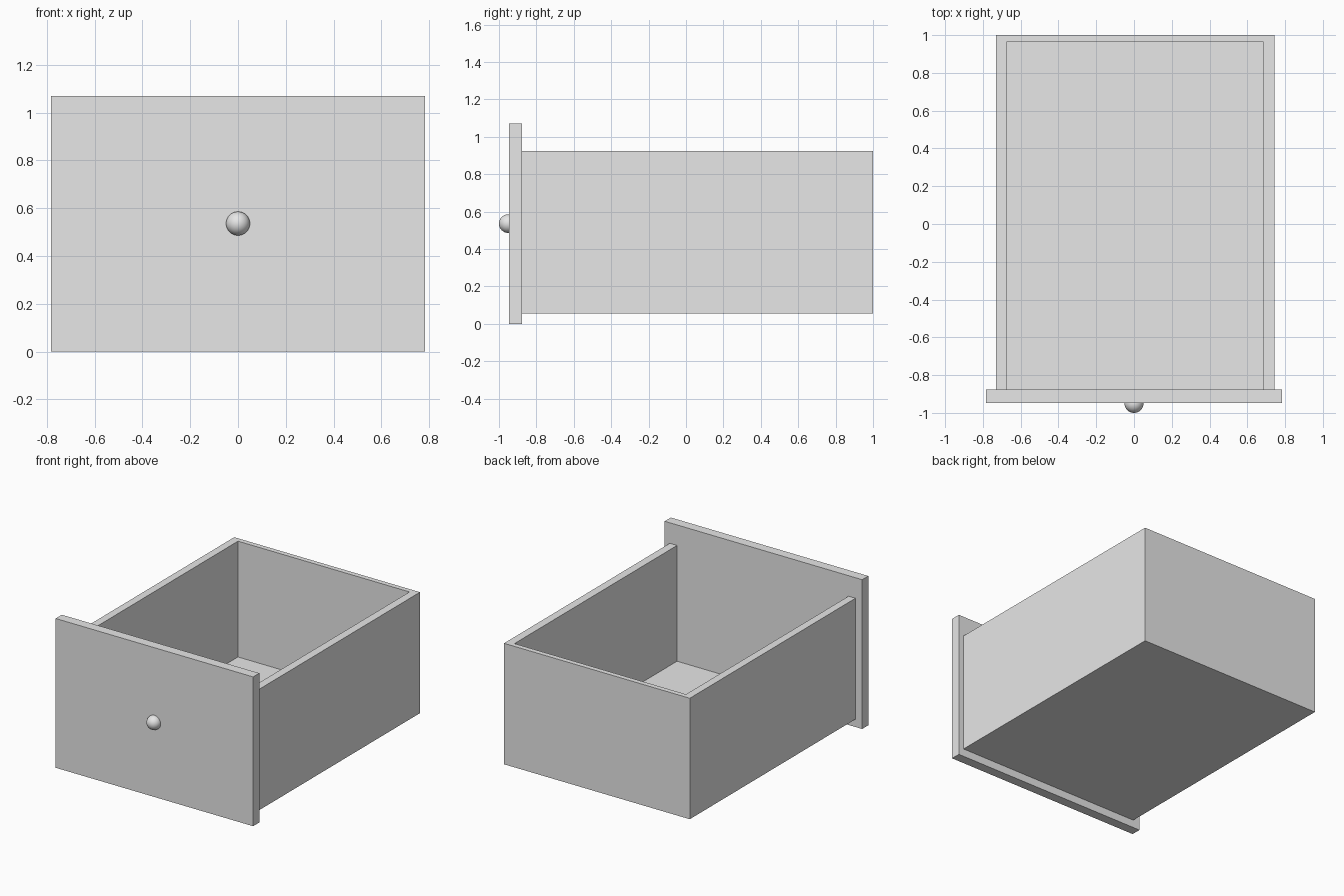
import bpy
import math

if "Cube" in bpy.data.objects:
    bpy.data.objects.remove(bpy.data.objects["Cube"], do_unlink=True)

# Single plain grey finish
GREY = (0.8, 0.8, 0.8, 1.0)
grey = bpy.data.materials.new("plain grey")
grey.use_nodes = True
grey.diffuse_color = GREY
grey.node_tree.nodes["Principled BSDF"].inputs["Base Color"].default_value = GREY


def box(name, x, y, z):
    """Box spanning the given (min, max) ranges."""
    spans = (x, y, z)
    bpy.ops.mesh.primitive_cube_add(size=1, location=[(a + b) / 2 for a, b in spans])
    obj = bpy.context.object
    obj.name = name
    obj.scale = [b - a for a, b in spans]
    bpy.ops.object.transform_apply(location=False, rotation=False, scale=True)
    obj.data.materials.append(grey)
    return obj


FACE_Y, JOIN_Y, BACK_Y = -0.947, -0.877, 1.0
LEFT, RIGHT = 0.743, -0.73
BOTTOM, RIM = 0.056, 0.923

# Front panel, wider and taller than the tray
box("front_panel", (-0.783, 0.783), (FACE_Y, JOIN_Y), (0, 1.07))

# Tray: solid block hollowed from above, open against the panel
tray = box("drawer_tray", (RIGHT, LEFT), (JOIN_Y, BACK_Y), (BOTTOM, RIM))
cutter = box("tray_hollow_cutter", (RIGHT + 0.055, LEFT - 0.058),
             (JOIN_Y - 0.1, BACK_Y - 0.036), (0.093, RIM + 0.2))
cutter.hide_render = True
hollow = tray.modifiers.new("hollow", "BOOLEAN")
hollow.operation = "DIFFERENCE"
hollow.solver = "EXACT"
hollow.object = cutter
bpy.context.view_layer.objects.active = tray
bpy.ops.object.modifier_apply(modifier=hollow.name)
bpy.data.objects.remove(cutter, do_unlink=True)

# Round knob, half sunk into the panel
bpy.ops.mesh.primitive_uv_sphere_add(segments=32, ring_count=16, radius=0.05,
                                     location=(0, -0.95, 0.536),
                                     rotation=(math.pi / 2, 0, 0))
knob = bpy.context.object
knob.name = "knob"
knob.data.materials.append(grey)
bpy.ops.object.shade_smooth_by_angle()
